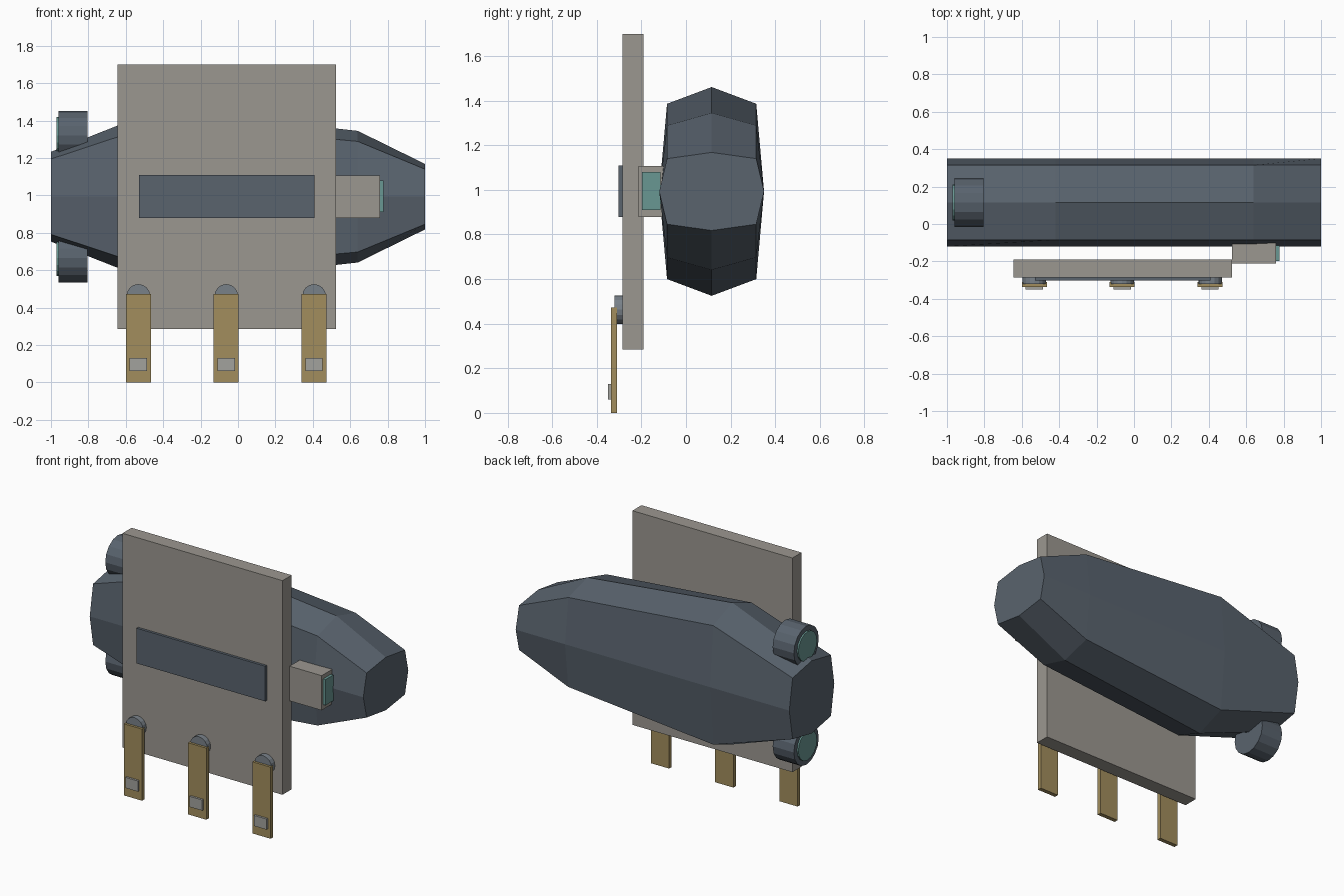
import bpy, bmesh, math
from mathutils import Matrix, Vector

if "Cube" in bpy.data.objects:
    bpy.data.objects.remove(bpy.data.objects["Cube"])


def material(name, r, g, b):
    m = bpy.data.materials.new(name)
    m.diffuse_color = (r, g, b, 1)
    m.use_nodes = True
    m.node_tree.nodes["Principled BSDF"].inputs["Base Color"].default_value = m.diffuse_color
    return m


SLATE = material("slate", 0.10, 0.125, 0.155)
STONE = material("stone", 0.33, 0.31, 0.28)
BRASS = material("brass", 0.36, 0.27, 0.11)
TEAL = material("teal", 0.14, 0.31, 0.29)
STEEL = material("steel", 0.19, 0.22, 0.25)
PLATE = material("plate", 0.36, 0.36, 0.34)


def finish(name, bm, mat):
    bmesh.ops.recalc_face_normals(bm, faces=bm.faces)
    mesh = bpy.data.meshes.new(name)
    bm.to_mesh(mesh)
    bm.free()
    mesh.materials.append(mat)
    obj = bpy.data.objects.new(name, mesh)
    bpy.context.collection.objects.link(obj)
    return obj


def box(name, x, y, z, mat):
    lo, hi = Vector((x[0], y[0], z[0])), Vector((x[1], y[1], z[1]))
    bm = bmesh.new()
    bmesh.ops.create_cube(bm, size=1, matrix=Matrix.Translation((lo + hi) / 2)
                          @ Matrix.Diagonal((*(hi - lo), 1)))
    return finish(name, bm, mat)


def cylinder(name, centre, radius, depth, axis, mat, sides=16):
    turn = Matrix.Rotation(math.pi / 2, 4, 'Y' if axis == 'X' else 'X')
    bm = bmesh.new()
    bmesh.ops.create_cone(bm, cap_ends=True, segments=sides, radius1=radius,
                          radius2=radius, depth=depth,
                          matrix=Matrix.Translation(centre) @ turn)
    return finish(name, bm, mat)


# Faceted hull: octagonal section lofted along x with varying height
YC, ZC = 0.115, 0.993
section = [(0, 1), (0.2, 0.84), (0.235, 0), (0.2, -0.84),
           (0, -1), (-0.2, -0.84), (-0.235, 0), (-0.2, 0.84)]
stations = [(-1, 0.24), (-0.42, 0.468), (0.64, 0.352), (1, 0.175)]
bm = bmesh.new()
rings = [[bm.verts.new((x, YC + y, ZC + z * h)) for y, z in section]
         for x, h in stations]
for a, b in zip(rings, rings[1:]):
    for i in range(8):
        j = (i + 1) % 8
        bm.faces.new((a[i], a[j], b[j], b[i]))
bm.faces.new(rings[0])
bm.faces.new(rings[-1])
finish("hull", bm, SLATE)

# Thrusters above and below the rear of the hull
for label, side in (("upper", 1), ("lower", -1)):
    z = ZC + side * 0.328
    cylinder(label + "_thruster", (-0.8825, YC, z), 0.13, 0.155, 'X', SLATE)
    cylinder(label + "_thruster_glow", (-0.96, YC, z), 0.097, 0.02, 'X', TEAL)

# Side panel with inset stripe
box("panel", (-0.645, 0.525), (-0.285, -0.19), (0.285, 1.70), STONE)
box("panel_stripe", (-0.53, 0.41), (-0.302, -0.28), (0.878, 1.11), SLATE)

# Sensor block with lens
box("sensor_block", (0.525, 0.76), (-0.212, -0.102), (0.878, 1.107), STONE)
box("sensor_lens", (0.755, 0.778), (-0.197, -0.115), (0.91, 1.08), TEAL)

# Three hanging legs, each with hinge and small plate
for n, x in enumerate((-0.533, -0.063, 0.407), 1):
    cylinder(f"hinge_{n}", (x, -0.302, 0.4625), 0.063, 0.036, 'Y', STEEL)
    box(f"leg_{n}", (x - 0.067, x + 0.067), (-0.336, -0.309), (0, 0.473), BRASS)
    box(f"leg_plate_{n}", (x - 0.046, x + 0.046), (-0.35, -0.33), (0.06, 0.13), PLATE)
